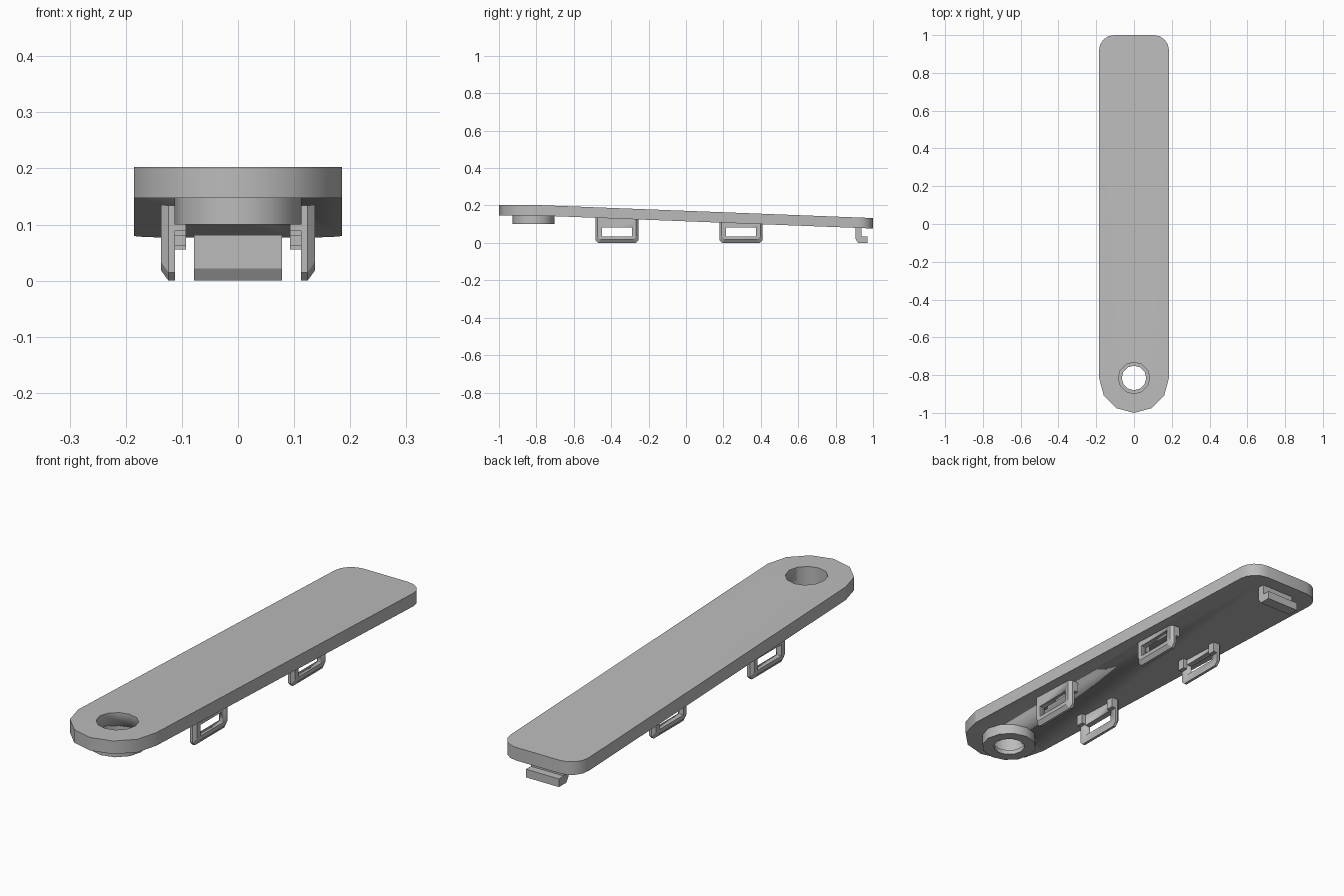
import bpy, bmesh, math
from mathutils import Vector

cube = bpy.data.objects.get("Cube")
if cube:
    bpy.data.objects.remove(cube)

GREY = (0.5, 0.5, 0.5, 1)
mat = bpy.data.materials.new("plain grey")
mat.use_nodes = True
mat.diffuse_color = GREY
mat.node_tree.nodes["Principled BSDF"].inputs["Base Color"].default_value = GREY

HALF, PIVOT, SLOPE = 0.185, -0.815, 0.0387


def underside(y):
    """Height of the plate's lower face at y."""
    return 0.147 - SLOPE * max(0, y - PIVOT)


def finish(name, bm, angle=35):
    bmesh.ops.recalc_face_normals(bm, faces=bm.faces)
    mesh = bpy.data.meshes.new(name)
    bm.to_mesh(mesh)
    bm.free()
    obj = bpy.data.objects.new(name, mesh)
    bpy.context.collection.objects.link(obj)
    mesh.materials.append(mat)
    select(obj)
    bpy.ops.object.shade_smooth_by_angle(angle=math.radians(angle))
    return obj


def select(obj):
    bpy.ops.object.select_all(action='DESELECT')
    obj.select_set(True)
    bpy.context.view_layer.objects.active = obj


def loft(sections, closed=False):
    """Join rings of matching points; cap the ends unless closed."""
    bm = bmesh.new()
    rings = [[bm.verts.new(p) for p in s] for s in sections]
    pairs = list(zip(rings, rings[1:]))
    if closed:
        pairs.append((rings[-1], rings[0]))
    else:
        bm.faces.new(rings[0])
        bm.faces.new(rings[-1])
    for a, b in pairs:
        for i in range(len(a)):
            j = (i + 1) % len(a)
            bm.faces.new((a[i], a[j], b[j], b[i]))
    return bm


def box(x0, x1, y0, y1, z0, z1):
    return loft([[(x, y0, z0), (x, y1, z0), (x, y1, z1), (x, y0, z1)] for x in (x0, x1)])


def arc(cx, cy, r, start, end, steps):
    angles = [math.radians(start + (end - start) * i / steps) for i in range(steps + 1)]
    return [(cx + r * math.cos(a), cy + r * math.sin(a)) for a in angles]


def ring(r, z):
    return [(x, y, z) for x, y in arc(0, PIVOT, r, 0, 360, 12)[:-1]]


def cut(obj, cutter):
    mod = obj.modifiers.new("cut", 'BOOLEAN')
    mod.operation = 'DIFFERENCE'
    mod.solver = 'EXACT'
    mod.object = cutter
    select(obj)
    bpy.ops.object.modifier_move_to_index(modifier=mod.name, index=0)
    bpy.ops.object.modifier_apply(modifier=mod.name)
    bpy.data.objects.remove(cutter)


# Plate: faceted round front, softly rounded back corners, sloping to the back
R = 0.08
outline = (arc(0, PIVOT, HALF, 180, 360, 6)
           + arc(HALF - R, 1 - R, R, 0, 90, 4)
           + arc(R - HALF, 1 - R, R, 90, 180, 4))
bm = loft([[(x, y, z) for x, y in outline] for z in (0.147, 0.203)])
bmesh.ops.bisect_plane(bm, geom=bm.verts[:] + bm.edges[:] + bm.faces[:],
                       plane_co=(0, PIVOT, 0), plane_no=(0, 1, 0))
for v in bm.verts:
    v.co.z -= SLOPE * max(0, v.co.y - PIVOT)
plate = finish("cover_plate", bm)
cut(plate, finish("hole_cutter", loft([ring(0.083, z) for z in (0.08, 0.25)])))

# Boss under the hole, with a stepped bore
steps = [(0.113, 0.1), (0.113, 0.15), (0.083, 0.15), (0.083, 0.12), (0.065, 0.12), (0.065, 0.1)]
finish("hole_boss", loft([ring(r, z) for r, z in steps], closed=True))


# Snap clips: window frames with tapered outer edges and two inner nubs
def clip_section(x, y, inset, low):
    w, top, c = 0.115 - inset, underside(y), 0.015
    pts = [(-w, low + c), (c - w, low), (w - c, low), (w, low + c)]
    pts = [(y + dy, z) for dy, z in pts]
    pts += [(e, underside(e) + 0.01) for e in (y + w, y - w)]
    return [(x, py, pz) for py, pz in pts]


for place, y in (("front", -0.369), ("rear", 0.294)):
    for side, s in (("left", 1), ("right", -1)):
        bm = loft([clip_section(s * 0.112, y, 0, 0), clip_section(s * 0.124, y, 0, 0),
                   clip_section(s * 0.137, y, 0.012, 0.018)])
        frame = finish(f"{place}_{side}_clip", bm, 20)
        cut(frame, finish("window_cutter",
                          box(s * 0.08, s * 0.2, y - 0.081, y + 0.081, 0.035, 0.083)))
        for end, d in (("near", -1), ("far", 1)):
            e = y + d * 0.098
            finish(f"{place}_{side}_{end}_nub",
                   box(s * 0.093, s * 0.114, e - 0.017, e + 0.017,
                       underside(e) - 0.045, underside(e) + 0.01), 20)

# Rear hook: stem with a foot pointing backwards
hook = [(0.906, 0.1), (0.906, 0.022), (0.92, 0), (0.97, 0),
        (0.97, 0.035), (0.937, 0.035), (0.937, 0.1)]
finish("rear_hook", loft([[(x, y, z) for y, z in hook] for x in (-0.078, 0.078)]), 20)
